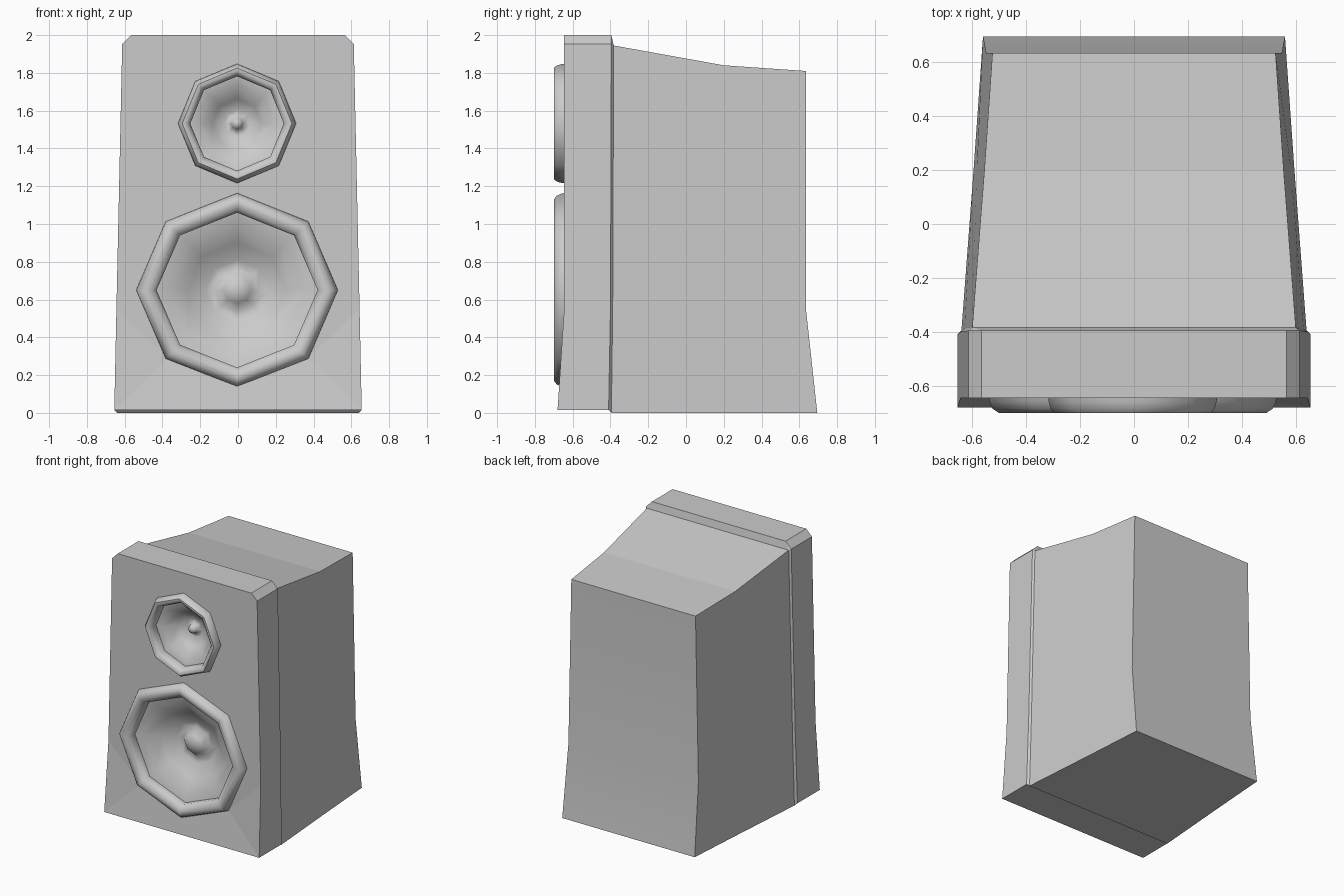
import bpy, bmesh, math

if "Cube" in bpy.data.objects:
    bpy.data.objects.remove(bpy.data.objects["Cube"])


def finish(bm, name, angle=None):
    bmesh.ops.remove_doubles(bm, verts=bm.verts, dist=1e-5)
    bmesh.ops.dissolve_degenerate(bm, edges=bm.edges, dist=1e-5)
    me = bpy.data.meshes.new(name)
    bm.to_mesh(me)
    bm.free()
    ob = bpy.data.objects.new(name, me)
    bpy.context.collection.objects.link(ob)
    if angle:
        bpy.ops.object.select_all(action='DESELECT')
        ob.select_set(True)
        bpy.context.view_layer.objects.active = ob
        bpy.ops.object.shade_smooth_by_angle(angle=math.radians(angle))
    return ob


def section(bm, y, zt, zb, wt, wb, c, zm=0.55):
    """Cabinet cross-section; y = (top, middle, bottom), c = top corner chamfer."""
    yt, ym, yb = y
    wm = wb + (wt - wb) * (zm - zb) / (zt - zb)
    half = [(wb, yb, zb), (wm, ym, zm), (wt, yt, zt - c), (wt - c, yt, zt)]
    pts = half + [(-x, y, z) for x, y, z in reversed(half)]
    return [bm.verts.new(p) for p in pts]


def bridge(bm, a, b):
    n = len(a)
    for i in range(n):
        j = (i + 1) % n
        bm.faces.new((a[i], a[j], b[j], b[i]))


# Cabinet: chamfered front baffle, step, tapering body
bm = bmesh.new()
rings = [section(bm, *s) for s in (
    ((-.645, -.645, -.68), 2.0, .015, .613, .655, .048),
    ((-.395, -.40, -.41), 2.0, .015, .613, .655, .048),
    ((-.383, -.388, -.395), 1.945, 0, .60, .64, 0),
    ((.20, .20, .20), 1.84, 0, .555, .595, 0),
    ((.635, .635, .695), 1.81, 0, .525, .56, 0))]
for a, b in zip(rings, rings[1:]):
    bridge(bm, a, b)
f = rings[0]
p, q = (bm.verts.new((x, -.645, .29)) for x in (.37, -.37))
bm.faces.new(f[1:7] + [q, p])
bm.faces.new((f[0], f[1], p))
bm.faces.new((f[7], q, f[6]))
bm.faces.new((f[0], p, q, f[7]))
# Back panel, softly curved at the foot
k = rings[-1]
bm.faces.new((k[0], k[1], k[6], k[7])).smooth = True
bm.faces.new(k[1:7]).smooth = True
bmesh.ops.remove_doubles(bm, verts=bm.verts, dist=1e-5)
bmesh.ops.recalc_face_normals(bm, faces=bm.faces)
cabinet = finish(bm, "cabinet")


def lathe(name, profile, z, sx, angle=None, caps=False, n=8):
    """Eight-sided revolve of (radius, y) points about a front-facing axis."""
    bm = bmesh.new()
    loops = []
    for r, y in profile:
        loops.append([bm.verts.new((-.005 + sx * r * math.sin(t), y, z + r * math.cos(t)))
                      for t in (2 * math.pi * i / n for i in range(n))])
    for a, b in zip(loops, loops[1:]):
        bridge(bm, a, b)
    if caps:
        bm.faces.new(loops[0])
        bm.faces.new(loops[-1])
        bmesh.ops.recalc_face_normals(bm, faces=bm.faces)
    else:
        # outer-to-inner profile: make the surface face forwards
        bm.normal_update()
        if sum(f.normal.y * f.calc_area() for f in bm.faces) > 0:
            bmesh.ops.reverse_faces(bm, faces=bm.faces)
    return finish(bm, name, angle)


def driver(name, z, R, inner, sx, cone):
    # Recess in the baffle
    mid = (R + inner) / 2
    cut = lathe(name + "_cutter", [(mid, -.9), (mid, -.43)], z, sx, caps=True)
    cut.hide_render = True
    cut.hide_set(True)
    m = cabinet.modifiers.new(name + "_recess", 'BOOLEAN')
    m.operation, m.solver, m.object = 'DIFFERENCE', 'EXACT', cut
    # Rounded trim ring
    w = R - inner
    lathe(name + "_trim_ring",
          [(R, -.635), (R - .04 * w, -.660), (R - .15 * w, -.685), (R - .35 * w, -.70),
           (R - .6 * w, -.70), (R - .85 * w, -.685), (inner, -.665), (inner, -.625)],
          z, sx, 50)
    # Cone with dust cap
    lathe(name + "_cone", [(inner + .01, -.63)] + cone, z, sx, 75)


driver("woofer", .65, .515, .41, 1.04,
       [(.35, -.615), (.25, -.55), (.16, -.49), (.11, -.485), (.07, -.53), (0, -.55)])
driver("tweeter", 1.532, .317, .25, .99,
       [(.20, -.62), (.13, -.545), (.07, -.51), (.04, -.515), (.03, -.55), (0, -.565)])
